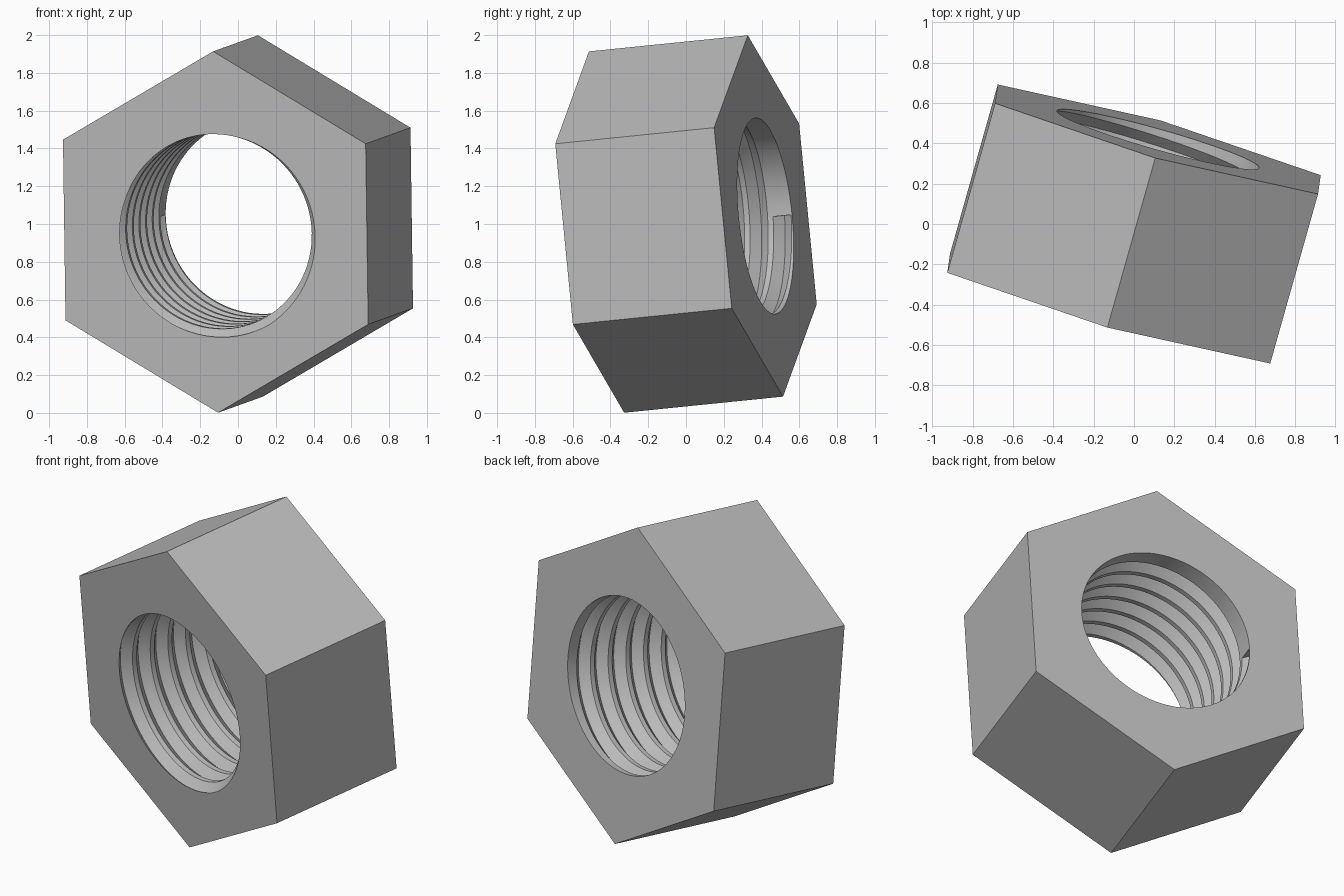
import bpy, bmesh
from math import cos, sin, pi
from mathutils import Vector

cube = bpy.data.objects.get("Cube")
if cube:
    bpy.data.objects.remove(cube)

# Main dimensions
HEX_R = 0.961        # corner radius of the hexagon
LENGTH = 0.878       # thickness along the bore
BORE_R = 0.521       # thread crest radius
DEPTH = 0.047        # thread groove depth
PITCH = 0.13
HALF_W = 0.05        # half width of the V groove
START = 0.055        # groove centre at its start, from the back face
TURNS = 7
SEGMENTS = 96

# Tilted frame: bore axis, corner direction, and the two bore plane axes
axis = Vector((0.27, 0.957, 0.097)).normalized()
corner = Vector((-0.013, -0.094, 0.995))
corner = (corner - axis * corner.dot(axis)).normalized()
side = corner.cross(axis)
back_centre = Vector((0, 0, 1)) + axis * LENGTH / 2


def place(angle, radius, s):
    return back_centre - axis * s + (side * cos(angle) - corner * sin(angle)) * radius


def section(i):
    """Closed radial section: threaded bore, then the outer hexagon wall."""
    turn = i / SEGMENTS
    angle = turn * 2 * pi
    centres = [START + PITCH * (k + turn) for k in range(TURNS)]

    def bore(s):
        return BORE_R + DEPTH * max(max(0, 1 - abs(s - c) / HALF_W) for c in centres)

    stops = [0]
    for c in centres:
        stops += [min(c + d, LENGTH) for d in (-HALF_W, 0, HALF_W)]
    stops.append(LENGTH)
    points = [place(angle, bore(s), s) for s in stops]
    flat = (angle + pi / 6) % (pi / 3) - pi / 6
    outer = HEX_R * cos(pi / 6) / cos(flat)
    return points + [place(angle, outer, LENGTH), place(angle, outer, 0)]


# Sweep the section once around the bore
bm = bmesh.new()
columns = [[bm.verts.new(p) for p in section(i)] for i in range(SEGMENTS + 1)]
for a, b in zip(columns, columns[1:]):
    n = len(a)
    for j in range(n):
        k = (j + 1) % n
        bm.faces.new((a[j], a[k], b[k], b[j]))

# Close the blunt start of the thread groove
bm.faces.new(columns[0][1:4])

bmesh.ops.remove_doubles(bm, verts=bm.verts, dist=0.0002)
bmesh.ops.dissolve_degenerate(bm, edges=bm.edges, dist=0.0002)
bmesh.ops.recalc_face_normals(bm, faces=bm.faces)

mesh = bpy.data.meshes.new("hex_nut")
bm.to_mesh(mesh)
bm.free()
nut = bpy.data.objects.new("hex_nut", mesh)
bpy.context.collection.objects.link(nut)

# Plain grey metal
steel = bpy.data.materials.new("grey_steel")
steel.use_nodes = True
grey = (0.5, 0.5, 0.5, 1)
steel.diffuse_color = grey
steel.node_tree.nodes["Principled BSDF"].inputs["Base Color"].default_value = grey
mesh.materials.append(steel)

bpy.ops.object.select_all(action="DESELECT")
nut.select_set(True)
bpy.context.view_layer.objects.active = nut
bpy.ops.object.shade_smooth_by_angle(angle=pi / 7)
